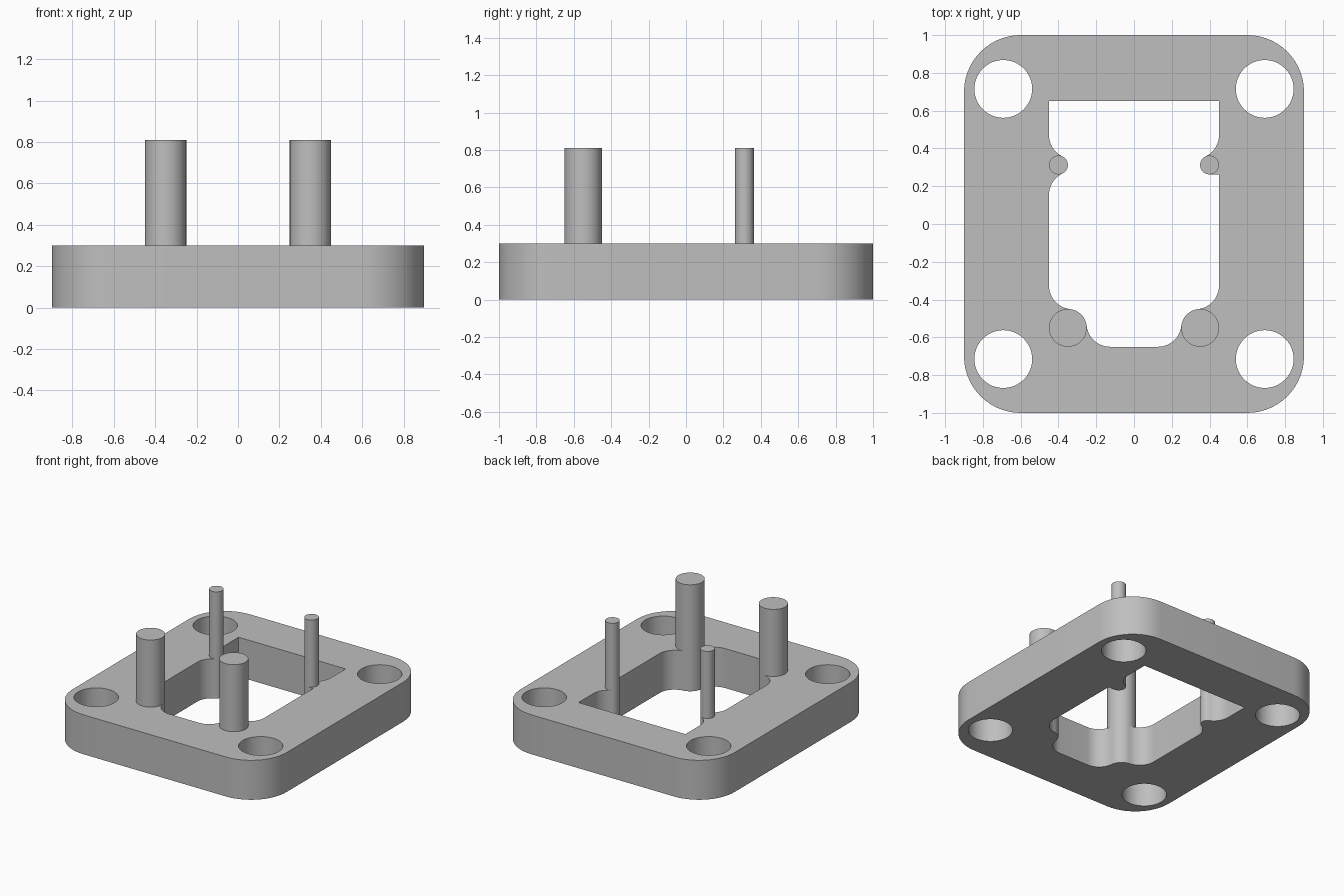
import bpy, bmesh
from math import sin, cos, radians, degrees, sqrt, atan2, pi

THICK, TOP = 0.30, 0.81
WALL_X, WALL_Y = 0.45, 0.65
FILLET = 0.125
SMALL = (0.40, 0.3125, 0.05)    # pin x, y, radius
LARGE = (0.35, -0.55, 0.10)

if "Cube" in bpy.data.objects:
    bpy.data.objects.remove(bpy.data.objects["Cube"])

grey = bpy.data.materials.new("plain grey")
grey.use_nodes = True
colour = (0.52, 0.52, 0.52, 1)
grey.diffuse_color = colour
grey.node_tree.nodes["Principled BSDF"].inputs["Base Color"].default_value = colour


def arc(cx, cy, r, start, end, steps=14):
    """Points along an arc, angles in degrees."""
    angles = [radians(start + (end - start) * i / steps) for i in range(steps + 1)]
    return [(cx + r * cos(a), cy + r * sin(a)) for a in angles]


def finish(bm, name):
    bmesh.ops.recalc_face_normals(bm, faces=bm.faces)
    mesh = bpy.data.meshes.new(name)
    bm.to_mesh(mesh)
    bm.free()
    mesh.materials.append(grey)
    obj = bpy.data.objects.new(name, mesh)
    bpy.context.collection.objects.link(obj)
    bpy.ops.object.select_all(action='DESELECT')
    obj.select_set(True)
    bpy.context.view_layer.objects.active = obj
    bpy.ops.object.shade_smooth_by_angle(angle=radians(30))


def window_side(lower_fillet):
    """Left edge of the window from back to front, wrapping round both pins."""
    x, y, r = SMALL
    fx = FILLET - WALL_X
    d = sqrt((FILLET + r) ** 2 - (fx + x) ** 2)
    a = degrees(atan2(d, fx + x))
    pts = [(-WALL_X, WALL_Y)] + arc(fx, y + d, FILLET, 180, 180 + a)
    if lower_fillet:
        pts += arc(-x, y, r, a, -a) + arc(fx, y - d, FILLET, 180 - a, 180)
    else:
        pts += arc(-x, y, r, a, -90) + [(-WALL_X, y - r)]
    x, y, r = LARGE
    d = sqrt((FILLET + r) ** 2 - (fx + x) ** 2)
    a = degrees(atan2(d, fx + x))
    pts += arc(fx, y + d, FILLET, 180, 180 + a)
    pts += arc(-x, y, r, a, 90 - a)
    pts += arc(d - x, FILLET - WALL_Y, FILLET, 270 - a, 270)
    return pts


# Plate outline, window and four bolt holes
corner = 0.30
outline = []
for sx, sy, start in ((1, 1, 0), (-1, 1, 90), (-1, -1, 180), (1, -1, 270)):
    outline += arc(sx * (0.9 - corner), sy * (1 - corner), corner, start, start + 90)
window = window_side(True) + [(-x, y) for x, y in reversed(window_side(False))]
holes = [arc(sx * 0.692, sy * 0.715, 0.153, 0, 360, 48)
         for sx in (-1, 1) for sy in (-1, 1)]

bm = bmesh.new()
for loop in [outline, window] + holes:
    verts = [bm.verts.new((x, y, 0)) for x, y in loop]
    for i, v in enumerate(verts):
        bm.edges.new((v, verts[i - 1]))
bmesh.ops.remove_doubles(bm, verts=bm.verts, dist=0.0005)
bmesh.ops.triangle_fill(bm, use_beauty=True, edges=bm.edges[:], normal=(0, 0, 1))
solid = bmesh.ops.extrude_face_region(bm, geom=bm.faces[:], use_keep_orig=True)
bmesh.ops.translate(bm, vec=(0, 0, THICK),
                    verts=[g for g in solid["geom"] if isinstance(g, bmesh.types.BMVert)])
finish(bm, "base_plate")

# Upright pins, continuing the rounded window edge
for size, (x, y, r) in (("small", SMALL), ("large", LARGE)):
    for side, sx in (("left", 1), ("right", -1)):
        bm = bmesh.new()
        bmesh.ops.create_cone(bm, cap_ends=True, segments=48, radius1=r, radius2=r,
                              depth=TOP - THICK)
        bmesh.ops.translate(bm, verts=bm.verts, vec=(sx * x, y, (TOP + THICK) / 2))
        finish(bm, f"{size}_pin_{side}")
